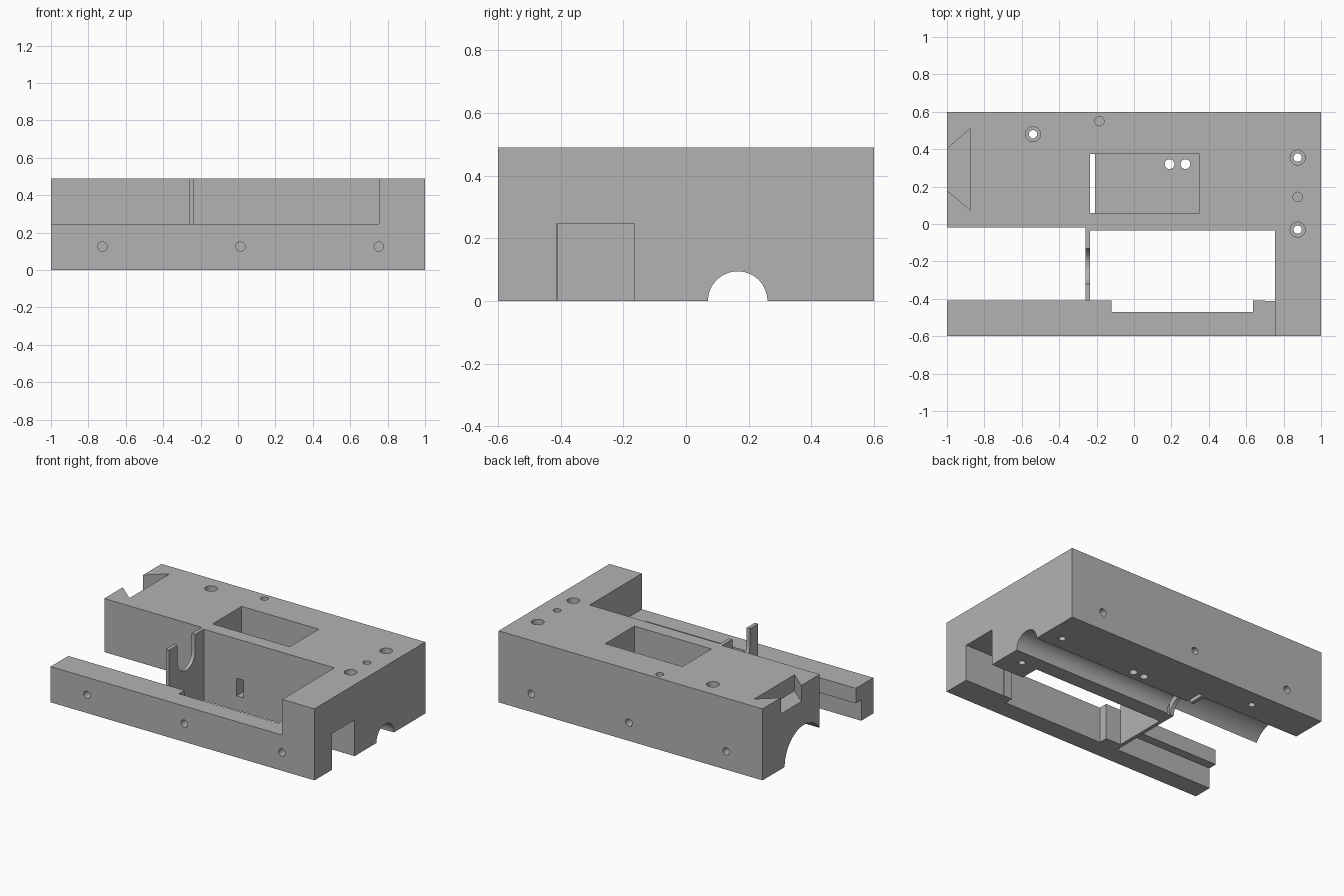
import bpy
import math

old = bpy.data.objects.get("Cube")
if old:
    bpy.data.objects.remove(old, do_unlink=True)

grey = bpy.data.materials.new("plain_grey")
grey.use_nodes = True
COLOUR = (0.45, 0.45, 0.45, 1)
grey.diffuse_color = COLOUR
grey.node_tree.nodes["Principled BSDF"].inputs["Base Color"].default_value = COLOUR

OUT = 0.7   # safely beyond every top, front and back face
END = 1.1   # safely beyond both ends
TOP = 0.49
MID = 0.245


def box(name, x0, x1, y0, y1, z0, z1):
    """Axis-aligned box between two corners."""
    bpy.ops.mesh.primitive_cube_add(size=1)
    ob = bpy.context.object
    ob.name = name
    for v in ob.data.vertices:
        v.co = (x1 if v.co.x > 0 else x0, y1 if v.co.y > 0 else y0, z1 if v.co.z > 0 else z0)
    return ob


def rod(name, axis, centre, radius, start, end, sides=32):
    """Cylinder along an axis; centre gives the two other coordinates."""
    mid = list(centre)
    mid.insert("xyz".index(axis), (start + end) / 2)
    turn = {"x": (0, math.pi / 2, 0), "y": (math.pi / 2, 0, 0), "z": (0, 0, 0)}[axis]
    bpy.ops.mesh.primitive_cylinder_add(vertices=sides, radius=radius, depth=end - start,
                                        location=mid, rotation=turn)
    bpy.context.object.name = name
    return bpy.context.object


def prism(name, outline, z0, z1):
    """Vertical prism over a plan outline, listed anticlockwise."""
    n = len(outline)
    verts = [(x, y, z) for z in (z0, z1) for x, y in outline]
    faces = [list(range(n))[::-1], list(range(n, 2 * n))]
    faces += [(i, (i + 1) % n, (i + 1) % n + n, i + n) for i in range(n)]
    mesh = bpy.data.meshes.new(name)
    mesh.from_pydata(verts, [], faces)
    ob = bpy.data.objects.new(name, mesh)
    bpy.context.collection.objects.link(ob)
    return ob


body = box("housing_body", -1, 1, -0.6, 0.6, 0, TOP)
body.data.materials.append(grey)


def cut(cutter):
    """Subtract a cutter from the body and discard it."""
    cutter.hide_render = True
    bpy.context.view_layer.objects.active = body
    mod = body.modifiers.new("cut", "BOOLEAN")
    mod.operation = "DIFFERENCE"
    mod.solver = "EXACT"
    mod.object = cutter
    bpy.ops.object.modifier_apply(modifier=mod.name)
    bpy.data.objects.remove(cutter, do_unlink=True)


# Low front rail, open bay and window either side of the thin bearing wall
cut(box("rail_step", -END, 0.755, -OUT, -0.41, MID, OUT))
cut(box("open_bay", -END, -0.26, -0.41, -0.02, -0.1, OUT))
cut(box("rail_undercut", -END, -0.26, -0.47, -0.3, -0.1, 0.142))
cut(box("window", -0.235, 0.755, -0.41, -0.035, -0.1, OUT))
cut(box("rail_notch", -0.12, 0.635, -0.47, -0.3, -0.1, OUT))
cut(box("end_slot", 0.7, END, -0.413, -0.165, -0.1, 0.248))

# U-shaped seat in the bearing wall
cut(rod("seat_round", "x", (-0.225, 0.375), 0.095, -0.3, -0.2, 48))
cut(box("seat_opening", -0.3, -0.2, -0.32, -0.13, 0.375, OUT))

# Long groove underneath, widening towards the open end
cut(rod("wide_groove", "x", (0.15, 0), 0.21, -END, -0.26, 64))
cut(rod("narrow_groove", "x", (0.165, 0), 0.095, -0.3, END, 48))

# Top pocket with through slit, wire holes and side port
cut(box("pocket", -0.235, 0.35, 0.06, 0.375, MID, OUT))
cut(box("pocket_slit", -0.235, -0.208, 0.06, 0.375, -0.1, 0.3))
for x in (0.19, 0.275):
    cut(rod("wire_hole", "z", (x, 0.32), 0.026, -0.1, 0.3))
cut(box("side_port", 0.015, 0.065, -0.1, 0.06, 0.1, 0.22))

# Dovetail recess in the top of the end
flare = 0.105 / 0.125 * 0.1
cut(prism("dovetail", [(-END, 0.18 + flare), (-0.875, 0.075), (-0.875, 0.51), (-END, 0.4 - flare)],
          0.38, OUT))

# Counterbored screw holes and blind pin holes in the top
for spot in ((-0.54, 0.48), (0.875, 0.355), (0.875, -0.03)):
    cut(rod("counterbore", "z", spot, 0.04, 0.3, OUT))
    cut(rod("screw_hole", "z", spot, 0.022, -0.1, 0.4))
for spot in ((-0.185, 0.55), (0.875, 0.145)):
    cut(rod("pin_hole", "z", spot, 0.025, 0.35, OUT))

# Row of blind holes along the front and back
for x in (-0.725, 0.013, 0.753):
    cut(rod("front_hole", "y", (x, 0.125), 0.025, -OUT, -0.52))
    cut(rod("back_hole", "y", (x, 0.125), 0.025, 0.5, OUT))

bpy.ops.object.select_all(action="DESELECT")
body.select_set(True)
bpy.context.view_layer.objects.active = body
bpy.ops.object.shade_smooth_by_angle(angle=math.radians(30))
